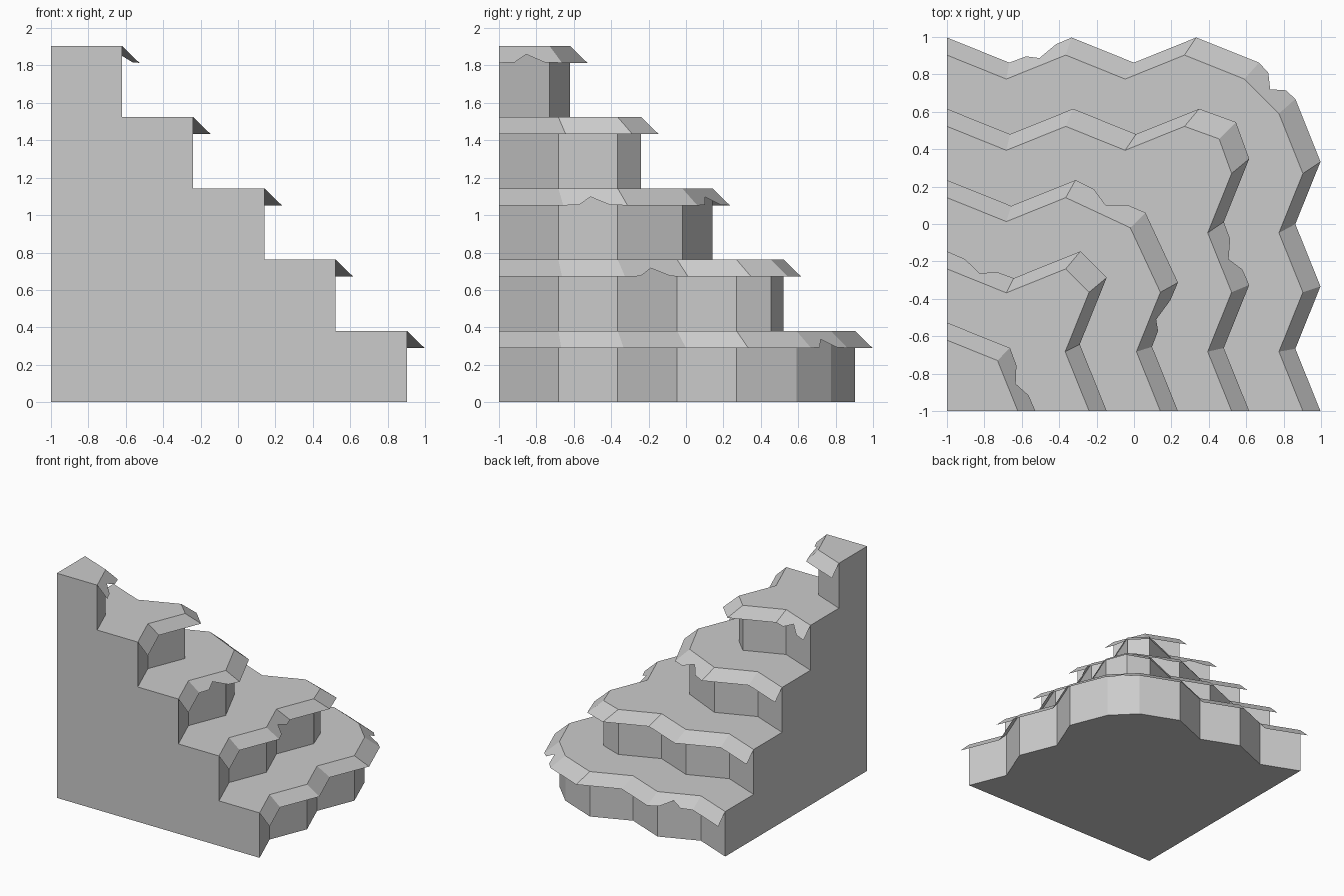
import bpy, bmesh
from mathutils import Vector

if "Cube" in bpy.data.objects:
    bpy.data.objects.remove(bpy.data.objects["Cube"])

STEP, OUT, DROP = 0.381, 0.094, 0.091     # tier height, rim overhang, rim drop
REACH = [0.903, 0.522, 0.141, -0.24, -0.621]
CORNERS = [[(0.59, 0.775)], [(0.455, 0.455)], [(-0.02, -0.02)], [], [(-0.73, -0.73)]]
ZIGS = [5, 5, 3, 3, 1]                    # zigzag points on each half
CHIPS = [(1, 5), (7,), (2, 4), (0,), (1,)]  # chipped rim segments


def outline(k):
    """Zigzag edge of a tier, mirrored about the diagonal."""
    half = [(-1 + 0.3175 * i, REACH[k] - (0.128 if i % 2 else 0)) for i in range(ZIGS[k])]
    mid = CORNERS[k]
    other = [(y, x) for x, y in reversed(half)]
    if k == 0:
        mid = mid + [(y, x) for x, y in reversed(mid)]
    return half + mid + other


def finish(bm, name, recalc):
    if recalc:
        bmesh.ops.recalc_face_normals(bm, faces=bm.faces)
    mesh = bpy.data.meshes.new(name)
    bm.to_mesh(mesh)
    bm.free()
    bpy.context.collection.objects.link(bpy.data.objects.new(name, mesh))


# stepped cliff body: one closed solid
bm = bmesh.new()
base = bm.verts.new((-1, -1, 0))
peak = bm.verts.new((-1, -1, 5 * STEP))
rings = []
for k in range(5):
    low, top = [[bm.verts.new((x, y, z)) for x, y in outline(k)]
                for z in (k * STEP, (k + 1) * STEP)]
    for i in range(len(low) - 1):
        bm.faces.new((low[i], low[i + 1], top[i + 1], top[i]))
    if rings:
        bm.faces.new(rings[-1][1] + low[::-1])
    rings.append((low, top))
bm.faces.new([base] + rings[0][0])
bm.faces.new([peak] + rings[-1][1])
for end in (0, -1):
    bm.faces.new([base] + [ring[end] for pair in rings for ring in pair] + [peak])
finish(bm, "cliff_body", True)

# drooping rims: thin sheets sloping out from each tier edge
for k in range(5):
    z = (k + 1) * STEP
    grow = (REACH[k] + 1 + OUT) / (REACH[k] + 1)
    inner = [Vector((x, y, z)) for x, y in outline(k)]
    outer = [Vector(((v.x + 1) * grow - 1, (v.y + 1) * grow - 1, z - DROP)) for v in inner]
    bm = bmesh.new()
    vi = [bm.verts.new(v) for v in inner]
    vo = [bm.verts.new(v) for v in outer]
    for i in range(len(vi) - 1):
        chip = []
        if i in CHIPS[k]:
            for f, depth in ((0.27, 0.97), (0.52, 0.5), (0.75, 0.97)):
                a = inner[i].lerp(inner[i + 1], f)
                b = outer[i].lerp(outer[i + 1], f)
                chip.append(bm.verts.new(a.lerp(b, depth)))
        bm.faces.new([vi[i], vi[i + 1], vo[i + 1]] + chip[::-1] + [vo[i]])
    for f in bm.faces:
        f.normal_update()
        if f.normal.z < 0:
            f.normal_flip()
    finish(bm, f"tier_rim_{k + 1}", False)
